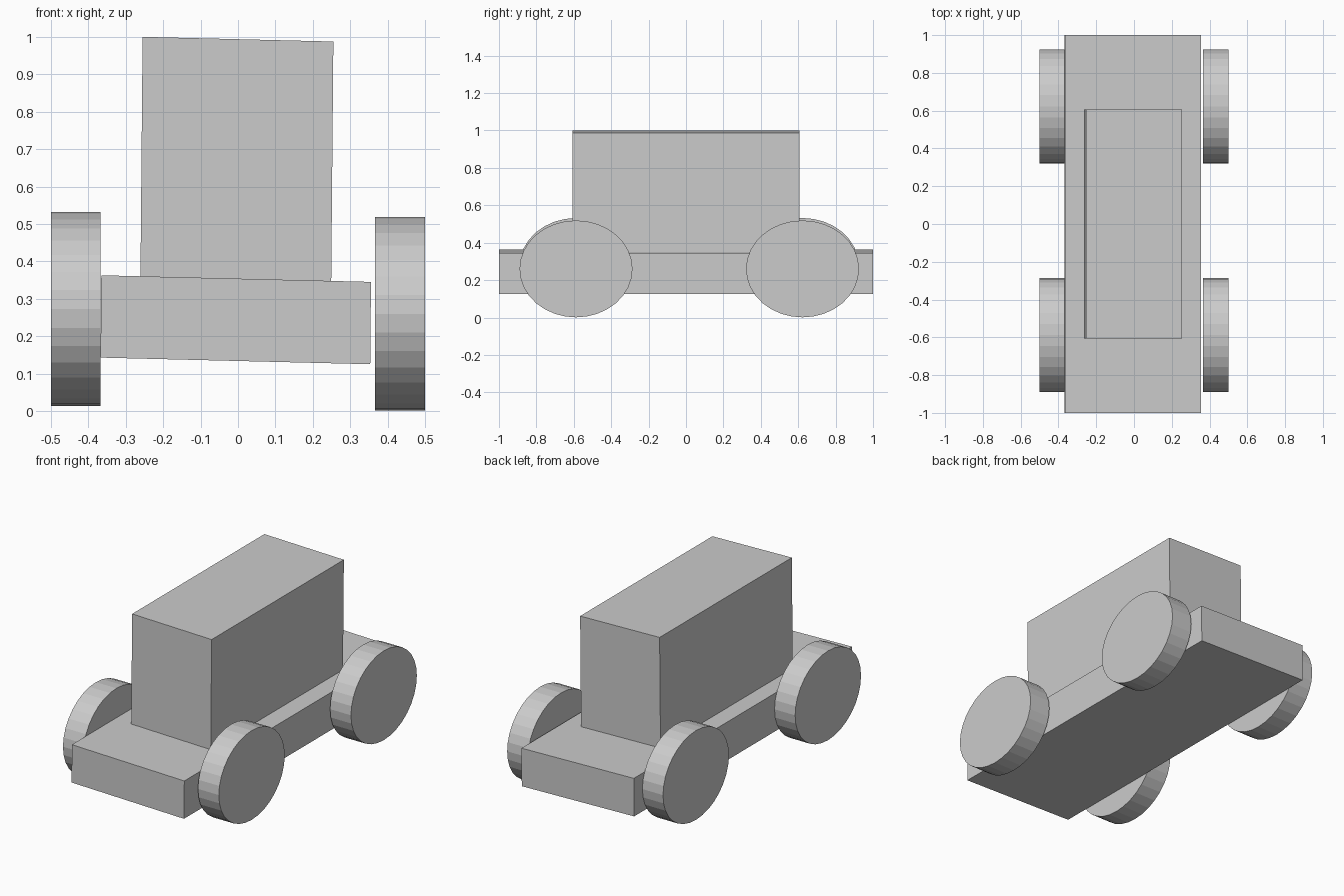
import bpy
import math
from mathutils import Matrix

if "Cube" in bpy.data.objects:
    bpy.data.objects.remove(bpy.data.objects["Cube"])

# Slight lean shared by the body and cabin
LEAN = Matrix(((1, 0, 0.009, 0), (0, 1, 0, 0), (-0.0245, 0, 1, 0), (0, 0, 0, 1)))


def leaning_box(name, center, size):
    bpy.ops.mesh.primitive_cube_add(size=1)
    box = bpy.context.object
    box.name = name
    box.data.transform(LEAN @ Matrix.Diagonal((*size, 1)))
    box.location = center
    return box


def wheel(name, center, width):
    bpy.ops.mesh.primitive_cylinder_add(vertices=32, radius=1, depth=1)
    disc = bpy.context.object
    disc.name = name
    disc.data.transform(Matrix.Diagonal((width, 0.302, 0.259, 1))
                        @ Matrix.Rotation(math.pi / 2, 4, 'Y'))
    disc.location = center


# Chassis, with the cabin sunk slightly into it
leaning_box("chassis", (-0.006, 0, 0.244), (0.721, 2.0, 0.22))
cabin = leaning_box("cabin", (-0.003, 0, 0.664), (0.51, 1.212, 0.66))
cabin.data.transform(Matrix.Rotation(0, 4, 'Z'))

# Four wheels, the left pair sitting a little higher
for end, y in (("front", -0.588), ("back", 0.623)):
    wheel(end + "_left_wheel", (-0.434, y, 0.273), 0.132)
    wheel(end + "_right_wheel", (0.433, y, 0.26), 0.134)
